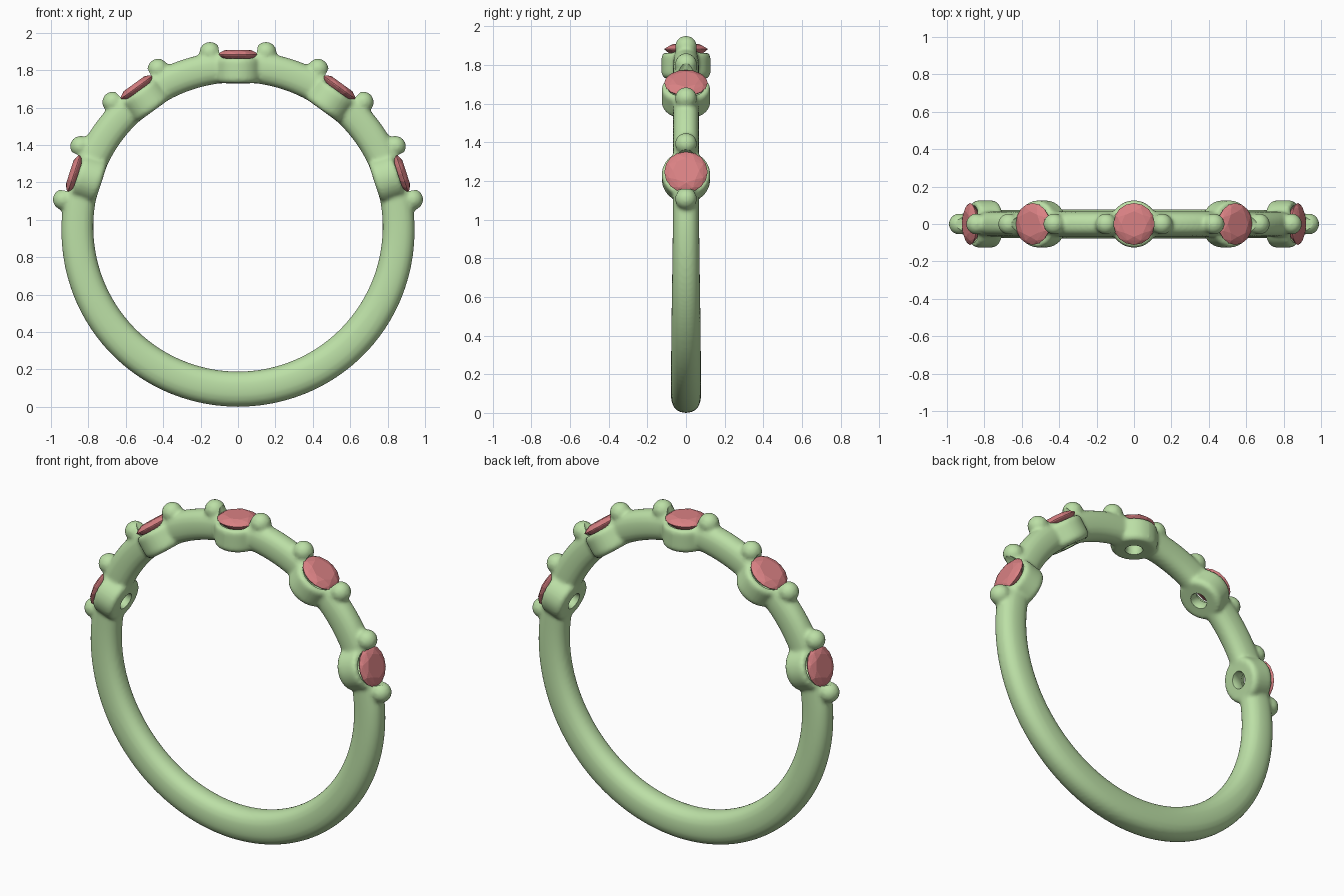
import bpy, bmesh, math
from mathutils import Matrix, Vector

if "Cube" in bpy.data.objects:
    bpy.data.objects.remove(bpy.data.objects["Cube"])

CZ = 0.962
STONES = [-72, -36, 0, 36, 72]


def material(name, rgb):
    m = bpy.data.materials.new(name)
    m.diffuse_color = (*rgb, 1)
    m.use_nodes = True
    m.node_tree.nodes["Principled BSDF"].inputs["Base Color"].default_value = m.diffuse_color
    return m


METAL = material("green_metal", (0.50, 0.74, 0.38))
GEM = material("red_gem", (0.70, 0.22, 0.23))


def place(deg, r):
    """Local z points outward at an angle measured from the top of the ring."""
    return (Matrix.Translation((0, 0, CZ)) @ Matrix.Rotation(math.radians(deg), 4, 'Y')
            @ Matrix.Translation((0, 0, r)))


def make_object(name, bm, mat):
    bmesh.ops.recalc_face_normals(bm, faces=bm.faces)
    me = bpy.data.meshes.new(name)
    bm.to_mesh(me)
    bm.free()
    me.materials.append(mat)
    ob = bpy.data.objects.new(name, me)
    bpy.context.collection.objects.link(ob)
    return ob


def lathe(bm, profile, mat, n=40):
    """Closed solid from (radius, z) rings, bottom to top."""
    rings = [[bm.verts.new(mat @ Vector((r * math.cos(2 * math.pi * i / n),
                                         r * math.sin(2 * math.pi * i / n), z)))
              for i in range(n)] for r, z in profile]
    for a, b in zip(rings, rings[1:]):
        for i in range(n):
            bm.faces.new((a[i], a[(i + 1) % n], b[(i + 1) % n], b[i]))
    bm.faces.new(rings[0][::-1])
    bm.faces.new(rings[-1])


# Band: rounded section swept round, slimmer towards the top
bm = bmesh.new()
N, S = 160, 28
rings = []
for i in range(N):
    a = 2 * math.pi * i / N
    t = (1 + math.cos(a)) / 2
    t = min(1, t / 0.65)
    t = t * t * (3 - 2 * t)
    outer, inner, w = 0.962 - 0.02 * t, 0.773, 0.078 - 0.011 * t
    ring = []
    for j in range(S):
        b = 2 * math.pi * j / S
        c, s = math.cos(b), math.sin(b)
        u = math.copysign(abs(c) ** 0.85, c)
        v = math.copysign(abs(s) ** 0.85, s)
        r = (outer + inner) / 2 + u * (outer - inner) / 2
        ring.append(bm.verts.new((r * math.sin(a), w * v, CZ + r * math.cos(a))))
    rings.append(ring)
for i in range(N):
    p, q = rings[i], rings[(i + 1) % N]
    for j in range(S):
        bm.faces.new((p[j], p[(j + 1) % S], q[(j + 1) % S], q[j]))

# Stone cups, and a bead on a short post either side of each
for deg in STONES:
    lathe(bm, [(0.105, 0.768), (0.118, 0.775), (0.126, 0.79), (0.126, 0.885),
               (0.118, 0.901)], place(deg, 0))
    for d in (-9.1, 9.1):
        bmesh.ops.create_uvsphere(bm, u_segments=24, v_segments=16, radius=0.057,
                                  matrix=place(deg + d, 0.945))
        lathe(bm, [(0.052, 0.85), (0.052, 0.945)], place(deg + d, 0), 24)
band = make_object("ring_band", bm, METAL)

# Cutter: seat for each stone and open back below it
bm = bmesh.new()
for deg in STONES:
    lathe(bm, [(0.058, 0.74), (0.042, 0.785), (0.042, 0.825), (0.107, 0.912),
               (0.107, 1.05)], place(deg, 0))
cutter = make_object("seat_cutter", bm, METAL)
cutter.hide_render = True
cutter.hide_set(True)

# Fuse metal with soft joins, then cut the seats
rem = band.modifiers.new("fuse", 'REMESH')
rem.mode = 'VOXEL'
rem.voxel_size = 0.0105
sm = band.modifiers.new("soften", 'SMOOTH')
sm.factor = 0.5
sm.iterations = 6
cut = band.modifiers.new("seats", 'BOOLEAN')
cut.operation = 'DIFFERENCE'
cut.object = cutter
cut.solver = 'EXACT'
bpy.context.view_layer.objects.active = band
band.select_set(True)
for m in list(band.modifiers):
    bpy.ops.object.modifier_apply(modifier=m.name)
bpy.ops.object.shade_smooth_by_angle(angle=math.radians(40))
bpy.data.objects.remove(cutter)

# Faceted stones: table, crown, girdle and pavilion
for k, deg in enumerate(STONES):
    bm = bmesh.new()
    for n, r, z, off in [(8, 0.068, 0.024, 0), (8, 0.096, 0.014, 0.5), (16, 0.112, 0, 0),
                         (16, 0.110, -0.005, 0), (8, 0.080, -0.030, 0.5), (8, 0.015, -0.08, 0)]:
        for i in range(n):
            a = 2 * math.pi * (i + off) / n
            bm.verts.new((r * math.cos(a), r * math.sin(a), z))
    bmesh.ops.convex_hull(bm, input=bm.verts[:])
    bm.transform(place(deg, 0.922))
    make_object(f"stone_{k + 1}", bm, GEM)
